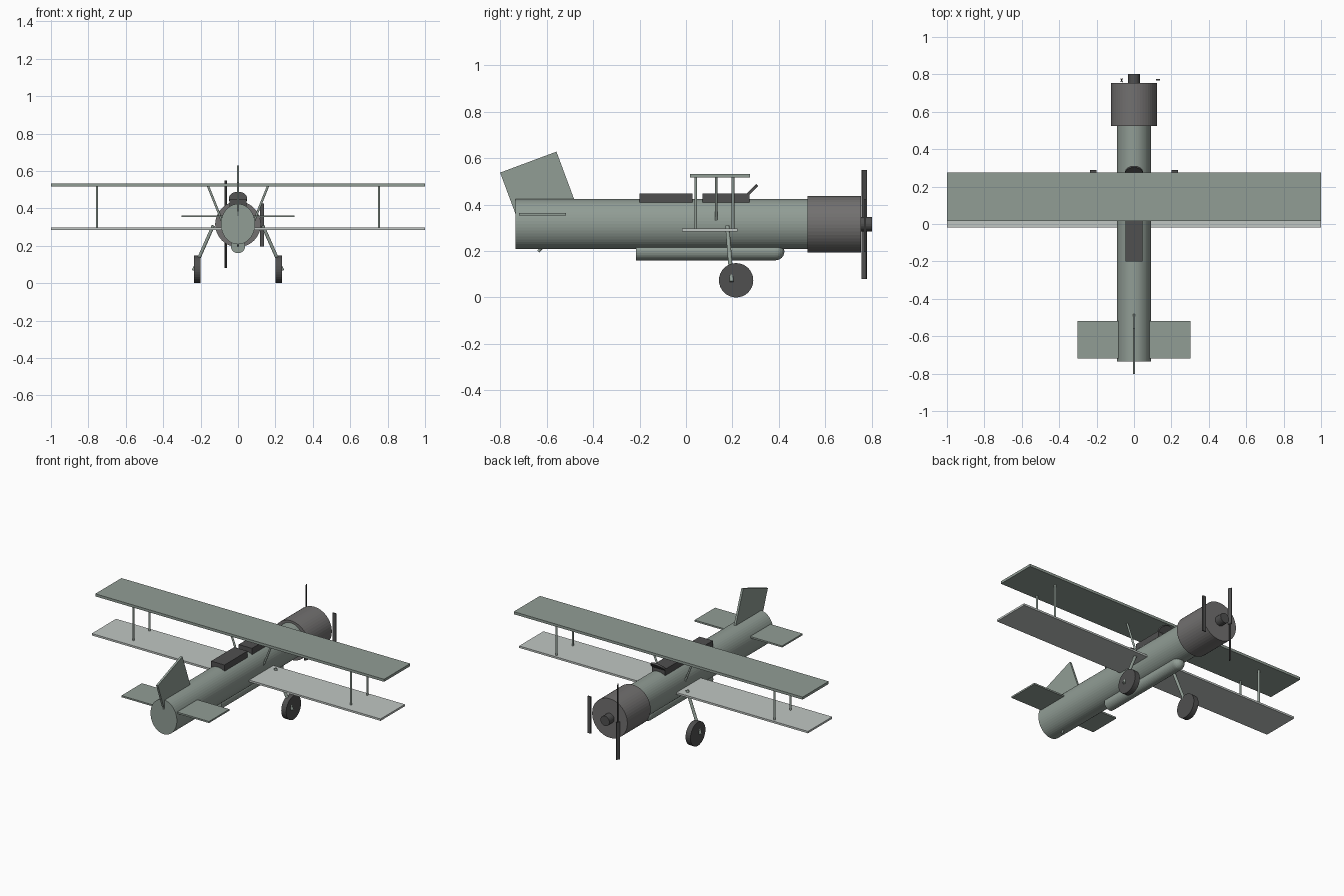
import bpy, bmesh, math
from mathutils import Vector, Matrix

if "Cube" in bpy.data.objects:
    bpy.data.objects.remove(bpy.data.objects["Cube"])


def material(name, r, g, b):
    m = bpy.data.materials.new(name)
    m.diffuse_color = (r, g, b, 1)
    m.use_nodes = True
    m.node_tree.nodes["Principled BSDF"].inputs["Base Color"].default_value = m.diffuse_color
    return m


GREEN = material("grey green", 0.283, 0.337, 0.301)
LIGHT = material("light grey", 0.53, 0.565, 0.545)
METAL = material("cowl grey", 0.168, 0.163, 0.161)
DARK = material("dark grey", 0.08, 0.08, 0.08)


def finish(name, bm, mat):
    me = bpy.data.meshes.new(name)
    bmesh.ops.recalc_face_normals(bm, faces=bm.faces)
    bm.to_mesh(me)
    bm.free()
    me.materials.append(mat)
    ob = bpy.data.objects.new(name, me)
    bpy.context.collection.objects.link(ob)
    return ob


def box(name, lo, hi, mat):
    lo, hi = Vector(lo), Vector(hi)
    bm = bmesh.new()
    bmesh.ops.create_cube(bm, size=1, matrix=Matrix.Translation((lo + hi) / 2)
                          @ Matrix.Diagonal((*(hi - lo), 1)))
    return finish(name, bm, mat)


def turned_box(name, centre, size, angle, axis, mat):
    bm = bmesh.new()
    bmesh.ops.create_cube(bm, size=1, matrix=Matrix.Translation(centre)
                          @ Matrix.Rotation(angle, 4, axis) @ Matrix.Diagonal((*size, 1)))
    return finish(name, bm, mat)


def rod(name, a, b, r, mat, sides=32, flatten=1.0):
    """Cylinder between two points; flatten scales its x radius."""
    a, b = Vector(a), Vector(b)
    d = b - a
    bm = bmesh.new()
    bmesh.ops.create_cone(bm, cap_ends=True, segments=sides, radius1=r, radius2=r, depth=d.length,
                          matrix=Matrix.Translation((a + b) / 2) @ Matrix.Diagonal((flatten, 1, 1, 1))
                          @ d.to_track_quat('Z', 'Y').to_matrix().to_4x4())
    return finish(name, bm, mat)


def lathe_y(name, profile, z, mat, sides=32):
    """Spin (y, radius) points around the length axis at height z."""
    bm = bmesh.new()
    rings = [[bm.verts.new((r * math.cos(math.tau * i / sides), y, z + r * math.sin(math.tau * i / sides)))
              for i in range(sides)] for y, r in profile]
    for p, q in zip(rings, rings[1:]):
        for i in range(sides):
            j = (i + 1) % sides
            bm.faces.new((p[i], p[j], q[j], q[i]))
    bm.faces.new(rings[0])
    bm.faces.new(rings[-1])
    return finish(name, bm, mat)


# Body, cowl and propeller hub
AXIS = 0.316
rod("fuselage", (0, -0.735, AXIS), (0, 0.56, AXIS), 0.108, GREEN, 48, 0.845)
rod("engine_cowl", (0, 0.524, AXIS - 0.001), (0, 0.754, AXIS - 0.001), 0.122, METAL, 48)
rod("propeller_hub", (0, 0.74, AXIS), (0, 0.802, AXIS), 0.031, DARK, 24)

# Belly tank: flat at the rear, rounded in front
R = 0.038
tank = [(-0.216, R)] + [(0.386 + R * math.sin(t), R * math.cos(t))
                        for t in (math.radians(15 * k) for k in range(6))] + [(0.4235, 0.003)]
lathe_y("belly_tank", tank, 0.198, GREEN)

# Propeller blades: long one with two opposite-pitched halves, and a short one
for label, z0, z1, s in (("lower", 0.08, 0.315, -1), ("upper", 0.315, 0.55, 1)):
    turned_box("long_blade_" + label, (-0.066, 0.768, (z0 + z1) / 2),
               (0.005, 0.022, z1 - z0), s * math.radians(27), 'Z', DARK)
box("short_blade", (0.117, 0.768, 0.195), (0.14, 0.775, 0.425), DARK)

# Wings and tail plane
box("upper_wing", (-1, 0.017, 0.516), (1, 0.275, 0.532), GREEN)
box("lower_wing", (-1, -0.018, 0.285), (1, 0.222, 0.297), LIGHT)
box("tail_plane", (-0.303, -0.72, 0.353), (0.303, -0.518, 0.363), GREEN)

# Fin, leaning back by 20 degrees
tilt = math.radians(20.4)
along = Vector((0, math.cos(tilt), math.sin(tilt)))
down = Vector((0, math.sin(tilt), -math.cos(tilt)))
W, H = 0.259, 0.235
turned_box("tail_fin", Vector((0, -0.801, 0.538)) + along * W / 2 + down * H / 2,
           (0.013, W, H), tilt, 'X', GREEN)

# Cockpit covers and tilted windscreen disc
box("rear_cockpit", (-0.046, -0.2, 0.405), (0.046, 0.028, 0.449), DARK)
box("front_cockpit", (-0.046, 0.072, 0.405), (0.046, 0.273, 0.449), DARK)
c, n = Vector((0, 0.273, 0.451)), Vector((0, -1, 1)).normalized()
rod("windscreen", c - n * 0.006, c + n * 0.006, 0.048, DARK, 32)

# Parts on both sides: struts, landing legs, wheels
for side, s in (("left", -1), ("right", 1)):
    for label, y in (("rear", 0.042), ("front", 0.2025)):
        rod(f"wing_strut_{label}_{side}", (s * 0.754, y, 0.288), (s * 0.754, y, 0.524), 0.006, GREEN, 12)
    rod("cabin_strut_" + side, (s * 0.162, 0.13, 0.524), (s * 0.084, 0.13, 0.328), 0.006, GREEN, 12)
    rod("landing_leg_" + side, (s * 0.132, 0.178, 0.308), (s * 0.238, 0.197, 0.068), 0.009, GREEN, 12)
    rod("wheel_" + side, (s * 0.2, 0.216, 0.074), (s * 0.234, 0.216, 0.074), 0.074, DARK, 32)

# Tail skid
rod("tail_skid", (0, -0.605, 0.23), (0, -0.637, 0.198), 0.006, GREEN, 12)
